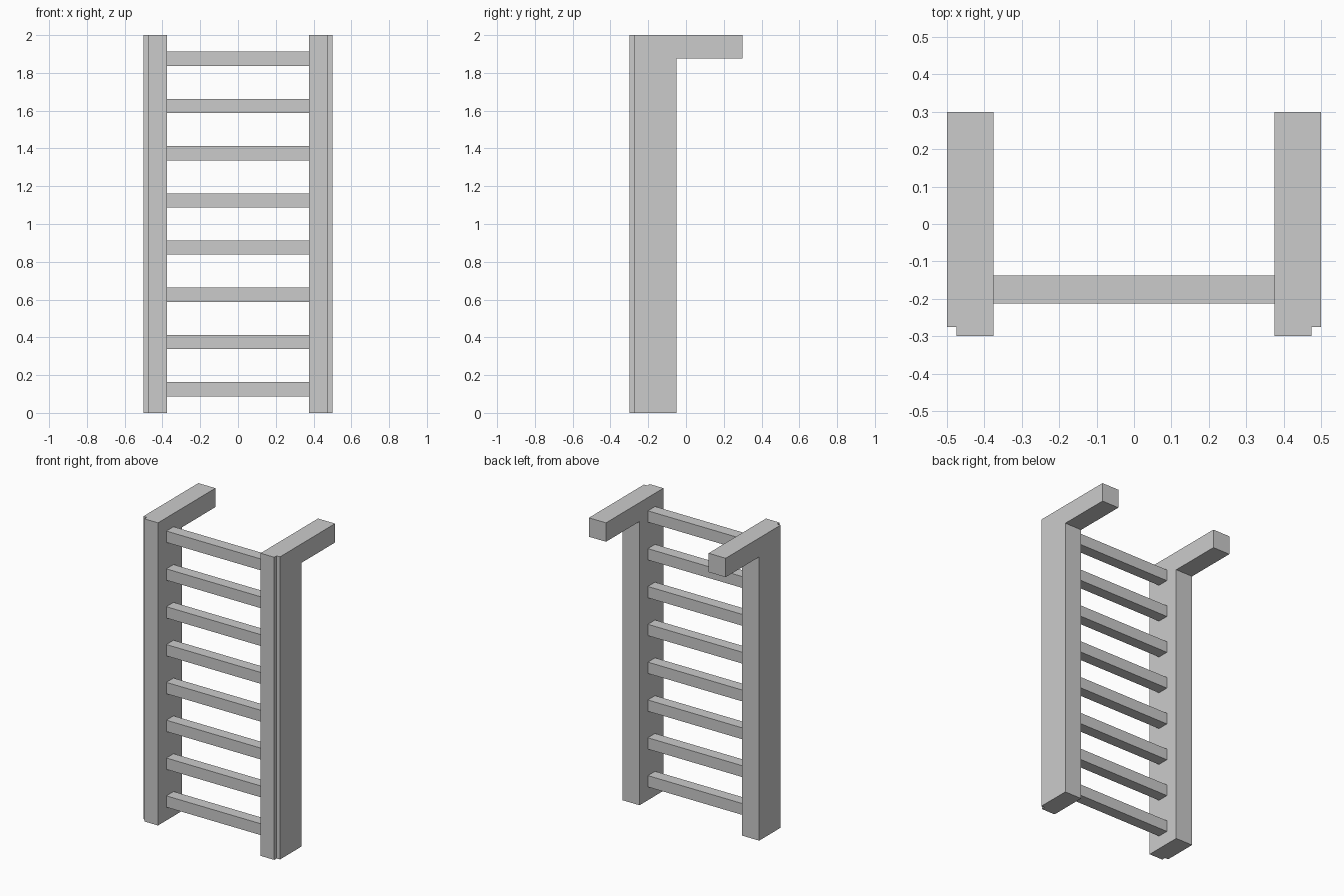
import bpy, bmesh
from mathutils import Vector

if "Cube" in bpy.data.objects:
    bpy.data.objects.remove(bpy.data.objects["Cube"])

INNER, OUTER = 0.375, 0.5
FRONT, REAR, ARM_END = -0.3, -0.05, 0.3
NOTCH = 0.025
ARM_Z, TOP = 1.875, 2.0


def new_object(name, bm):
    bmesh.ops.recalc_face_normals(bm, faces=bm.faces)
    mesh = bpy.data.meshes.new(name)
    bm.to_mesh(mesh)
    bm.free()
    obj = bpy.data.objects.new(name, mesh)
    bpy.context.collection.objects.link(obj)
    return obj


def extrude_faces(bm, faces, offset):
    moved = bmesh.ops.extrude_face_region(bm, geom=faces)["geom"]
    verts = [g for g in moved if isinstance(g, bmesh.types.BMVert)]
    bmesh.ops.translate(bm, verts=verts, vec=Vector(offset))
    return [g for g in moved if isinstance(g, bmesh.types.BMFace)]


def side_rail(name, side):
    # Plan profile with a rebate on the outer front corner
    plan = [(INNER, FRONT), (OUTER - NOTCH, FRONT), (OUTER - NOTCH, FRONT + NOTCH),
            (OUTER, FRONT + NOTCH), (OUTER, REAR), (INNER, REAR)]
    bm = bmesh.new()
    base = bm.faces.new([bm.verts.new((side * x, y, 0)) for x, y in plan])
    bottom = [v.co.copy() for v in base.verts]
    cap = extrude_faces(bm, [base], (0, 0, ARM_Z))
    cap = extrude_faces(bm, cap, (0, 0, TOP - ARM_Z))
    # Close the underside if the extrusion consumed the starting face
    if not any(all(v.co.z < 1e-5 for v in f.verts) for f in bm.faces):
        low = [min(bm.verts, key=lambda v: (v.co - p).length) for p in bottom]
        bm.faces.new(low)
    # Pull the top of the rear face back into a wall arm
    rear = [f for f in bm.faces
            if all(abs(v.co.y - REAR) < 1e-5 and v.co.z > ARM_Z - 1e-4 for v in f.verts)]
    extrude_faces(bm, rear, (0, ARM_END - REAR, 0))
    # Remove any leftover internal faces
    inner = [f for f in bm.faces
             if all(abs(v.co.y - REAR) < 1e-5 and v.co.z > ARM_Z - 1e-4 for v in f.verts)
             or (len(f.verts) == 6 and all(abs(v.co.z - ARM_Z) < 1e-4 for v in f.verts))]
    bmesh.ops.delete(bm, geom=inner, context='FACES_ONLY')
    return new_object(name, bm)


def box(name, center, size):
    bm = bmesh.new()
    bmesh.ops.create_cube(bm, size=1)
    bmesh.ops.scale(bm, verts=bm.verts, vec=Vector(size))
    obj = new_object(name, bm)
    obj.location = center
    return obj


# Side rails with their rear arms
side_rail("left_rail", -1)
side_rail("right_rail", 1)

# Rungs
for i in range(8):
    box(f"rung_{i + 1}", (0, -0.175, 0.125 + 0.25 * i), (2 * INNER, 0.075, 0.075))
